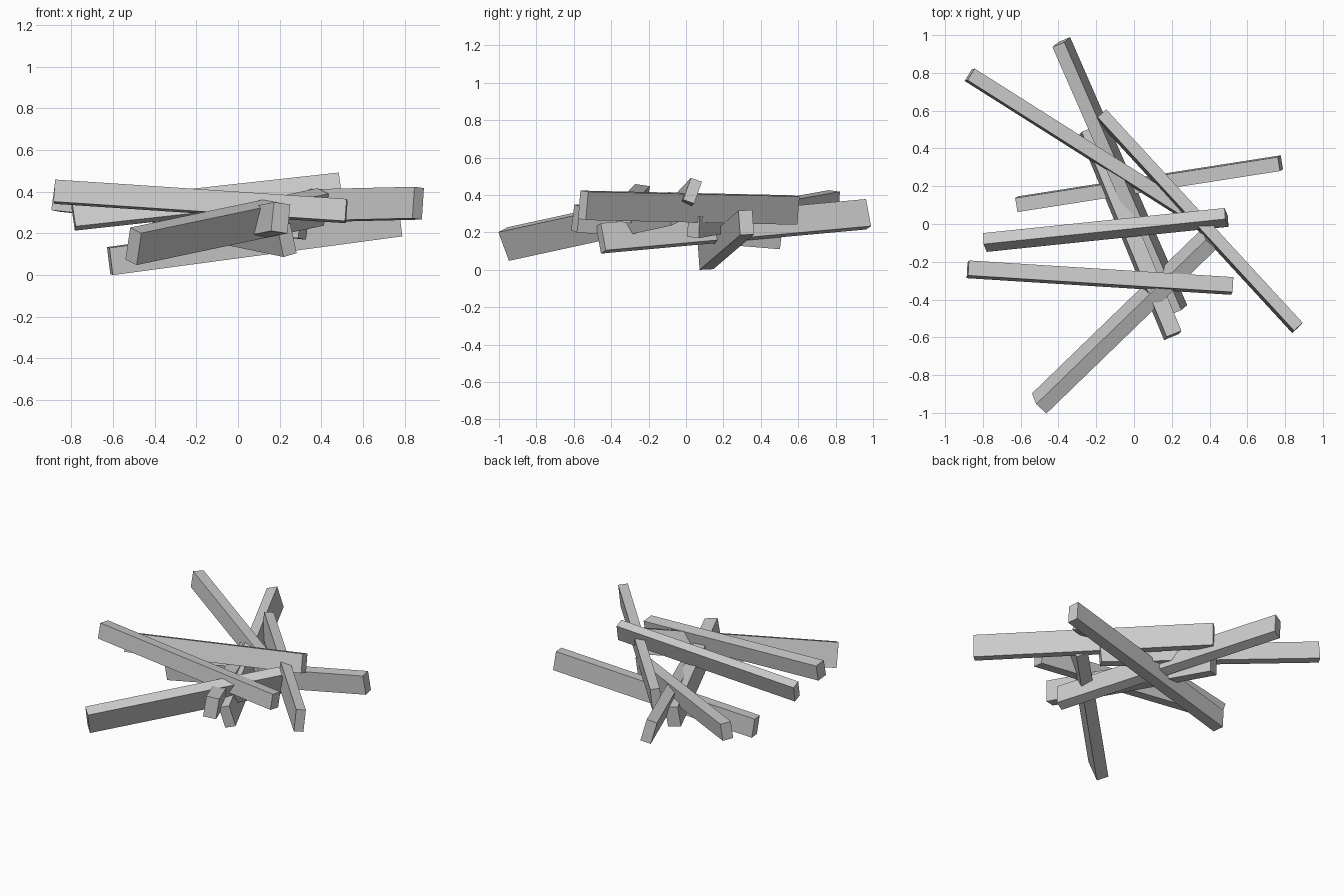
import bpy
from math import radians
from mathutils import Vector, Matrix


def plank(name, start, end, width, height, tilt):
    """Straight rectangular bar between two end centres, rolled about its length."""
    a, b = Vector(start), Vector(end)
    d = (b - a).normalized()
    right = d.cross(Vector((0, 0, 1))).normalized()
    roll = Matrix.Rotation(radians(tilt), 3, d)
    right = roll @ right
    up = right.cross(d)
    bpy.ops.mesh.primitive_cube_add(size=1)
    ob = bpy.context.object
    ob.name = name
    rot = Matrix((right, d, up)).transposed().to_4x4()
    size = Matrix.Diagonal((width, (b - a).length, height, 1))
    ob.data.transform(Matrix.Translation((a + b) / 2) @ rot @ size)
    return ob


# Loose pile of planks: start, end, width, height, sideways tilt in degrees
planks = [
    # lowest layer
    ((-0.615, 0.105, 0.067), (0.775, 0.322, 0.253), 0.075, 0.132, 3),
    ((-0.385, 0.963, 0.297), (0.235, -0.455, 0.168), 0.070, 0.150, 15),
    # middle layer
    ((-0.245, 0.495, 0.185), (0.205, -0.590, 0.275), 0.085, 0.140, -8),
    ((-0.502, -0.950, 0.138), (0.397, -0.080, 0.327), 0.078, 0.165, 20),
    ((-0.870, 0.790, 0.365), (0.315, 0.040, 0.230), 0.072, 0.115, -6),
    # top layer
    ((-0.175, 0.580, 0.320), (0.865, -0.550, 0.345), 0.062, 0.152, -6),
    ((-0.790, -0.098, 0.282), (0.490, 0.035, 0.423), 0.062, 0.125, -20),
    ((-0.880, -0.240, 0.400), (0.520, -0.328, 0.307), 0.080, 0.107, -8),
]
for i, p in enumerate(planks, 1):
    plank(f"plank_{i}", *p)
